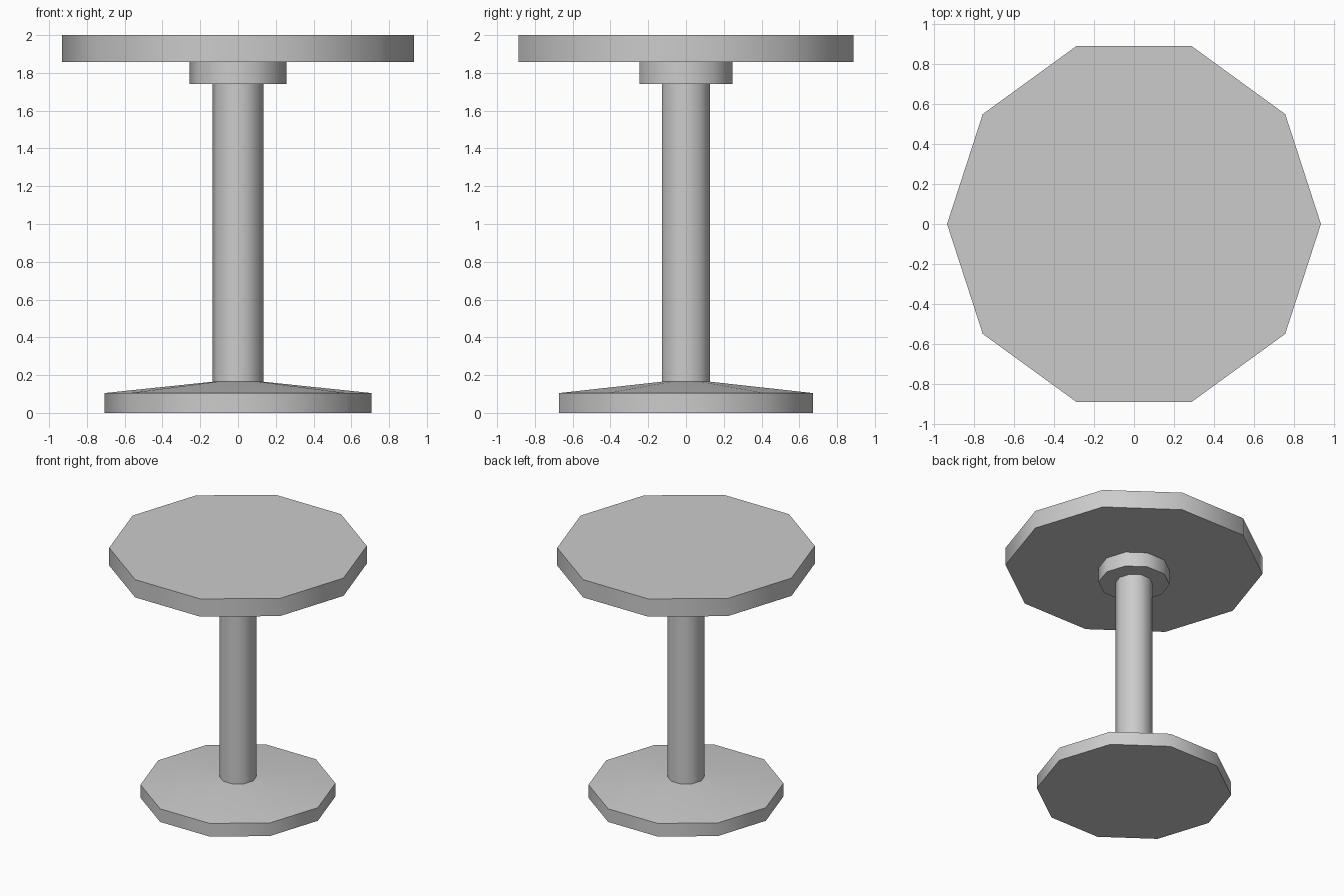
import bpy
import bmesh
from math import cos, sin, tau, radians

SIDES = 10

cube = bpy.data.objects.get("Cube")
if cube:
    bpy.data.objects.remove(cube, do_unlink=True)

# One plain grey for the whole stool
grey = bpy.data.materials.new("plain grey")
grey.use_nodes = True
colour = (0.6, 0.6, 0.6, 1)
grey.diffuse_color = colour
grey.node_tree.nodes["Principled BSDF"].inputs["Base Color"].default_value = colour


def turned_part(name, profile):
    """Sweep a (radius, height) profile round z as a closed ten-sided solid."""
    bm = bmesh.new()
    rings = [[bm.verts.new((r * cos(tau * i / SIDES), r * sin(tau * i / SIDES), z))
              for i in range(SIDES)] for r, z in profile]
    for low, high in zip(rings, rings[1:]):
        for i in range(SIDES):
            j = (i + 1) % SIDES
            bm.faces.new((low[i], low[j], high[j], high[i]))
    bm.faces.new(rings[0][::-1])
    bm.faces.new(rings[-1])
    mesh = bpy.data.meshes.new(name)
    bm.to_mesh(mesh)
    bm.free()
    mesh.materials.append(grey)
    obj = bpy.data.objects.new(name, mesh)
    bpy.context.collection.objects.link(obj)

    # Smooth the walls, keep the rims sharp
    bpy.ops.object.select_all(action="DESELECT")
    obj.select_set(True)
    bpy.context.view_layer.objects.active = obj
    bpy.ops.object.shade_smooth_by_angle(angle=radians(40))
    return obj


# Foot plate with a shallow cone rising to the column
turned_part("base", [(0.706, 0), (0.706, 0.105), (0.134, 0.165)])
turned_part("column", [(0.134, 0.165), (0.134, 1.742)])
turned_part("seat_collar", [(0.258, 1.742), (0.258, 1.858)])
turned_part("seat", [(0.933, 1.858), (0.933, 2)])
